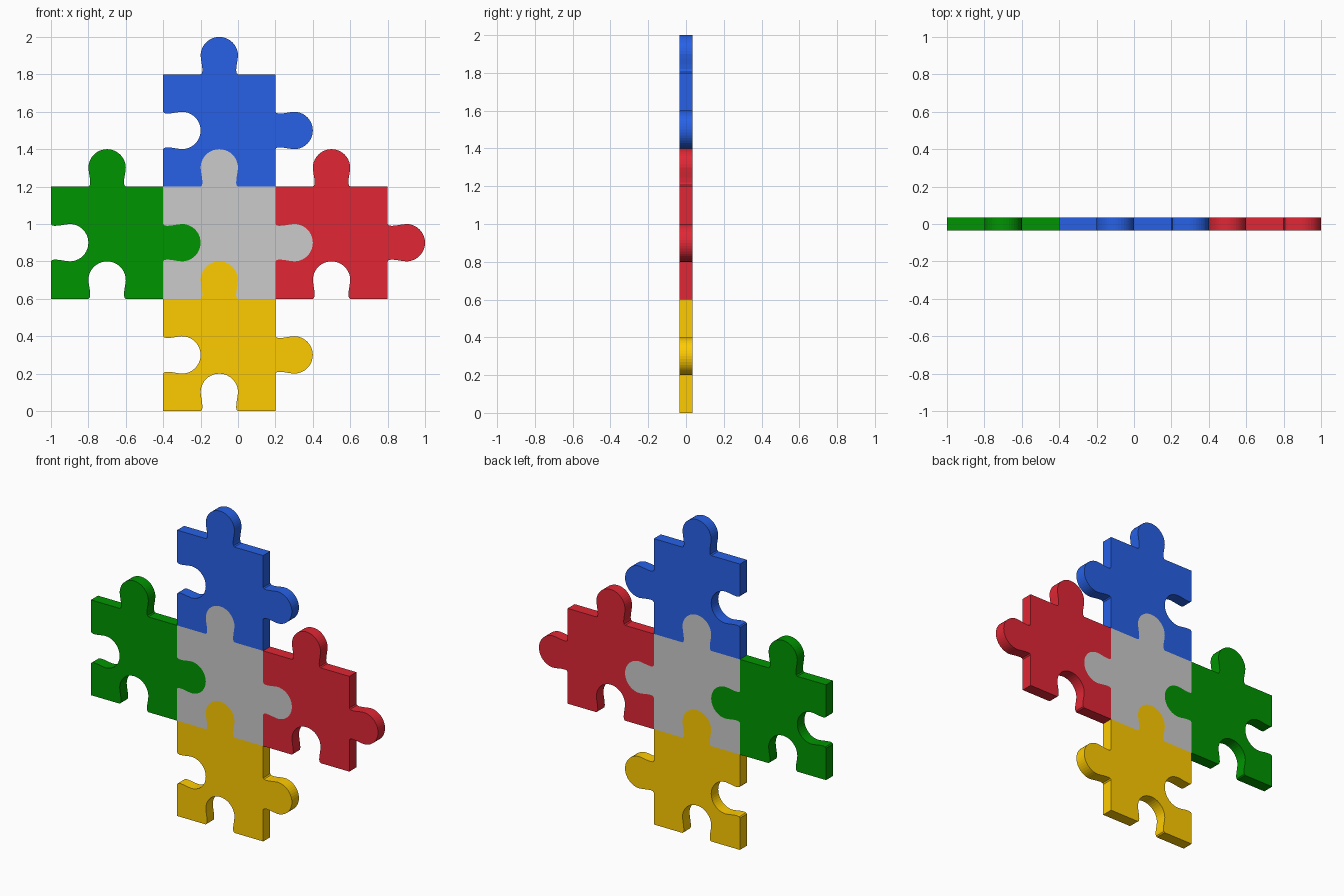
import bpy, bmesh
from math import sin, cos, pi
from mathutils import Vector

if "Cube" in bpy.data.objects:
    bpy.data.objects.remove(bpy.data.objects["Cube"])

SIDE, DEPTH, R, ARC = 0.6, 0.07, 0.1, 20


def knob():
    """Knob outline along an edge: (offset along edge, height), left to right."""
    neck = [(-0.1, 0), (-0.093, 0.006), (-0.09, 0.02), (-0.092, 0.045), (-0.097, 0.075)]
    arc = [(-R * cos(pi * i / ARC), 0.1 + R * sin(pi * i / ARC)) for i in range(ARC + 1)]
    return neck + arc + [(-x, h) for x, h in reversed(neck)]


def outline():
    """Square with knobs on top and right, matching sockets on bottom and left."""
    s, k = SIDE / 2, knob()
    pts = [(-s, -s)] + [(u, -s + h) for u, h in k]         # bottom socket
    pts += [(s, -s)] + [(s + h, u) for u, h in k]          # right knob
    pts += [(s, s)] + [(-u, s + h) for u, h in k]          # top knob
    pts += [(-s, s)] + [(-s + h, -u) for u, h in k]        # left socket
    return pts


def piece(name, x, z, color=None):
    bm = bmesh.new()
    face = bm.faces.new([bm.verts.new((px, -DEPTH / 2, pz)) for px, pz in outline()])
    ext = bmesh.ops.extrude_face_region(bm, geom=[face], use_keep_orig=True)
    moved = [v for v in ext["geom"] if isinstance(v, bmesh.types.BMVert)]
    bmesh.ops.translate(bm, verts=moved, vec=Vector((0, DEPTH, 0)))
    bmesh.ops.recalc_face_normals(bm, faces=bm.faces)
    mesh = bpy.data.meshes.new(name)
    bm.to_mesh(mesh)
    bm.free()
    obj = bpy.data.objects.new(name, mesh)
    obj.location = (x, 0, z)
    bpy.context.collection.objects.link(obj)
    if color:
        mat = bpy.data.materials.new(name + "_color")
        mat.diffuse_color = (*color, 1)
        mat.use_nodes = True
        mat.node_tree.nodes["Principled BSDF"].inputs["Base Color"].default_value = mat.diffuse_color
        mesh.materials.append(mat)


# Five identical interlocking pieces arranged in a cross
piece("center_piece", -0.1, 0.9)
piece("top_piece", -0.1, 1.5, (0.02, 0.12, 0.8))
piece("left_piece", -0.7, 0.9, (0.0, 0.3, 0.0))
piece("right_piece", 0.5, 0.9, (0.75, 0.02, 0.035))
piece("bottom_piece", -0.1, 0.3, (1.0, 0.6, 0.0))
